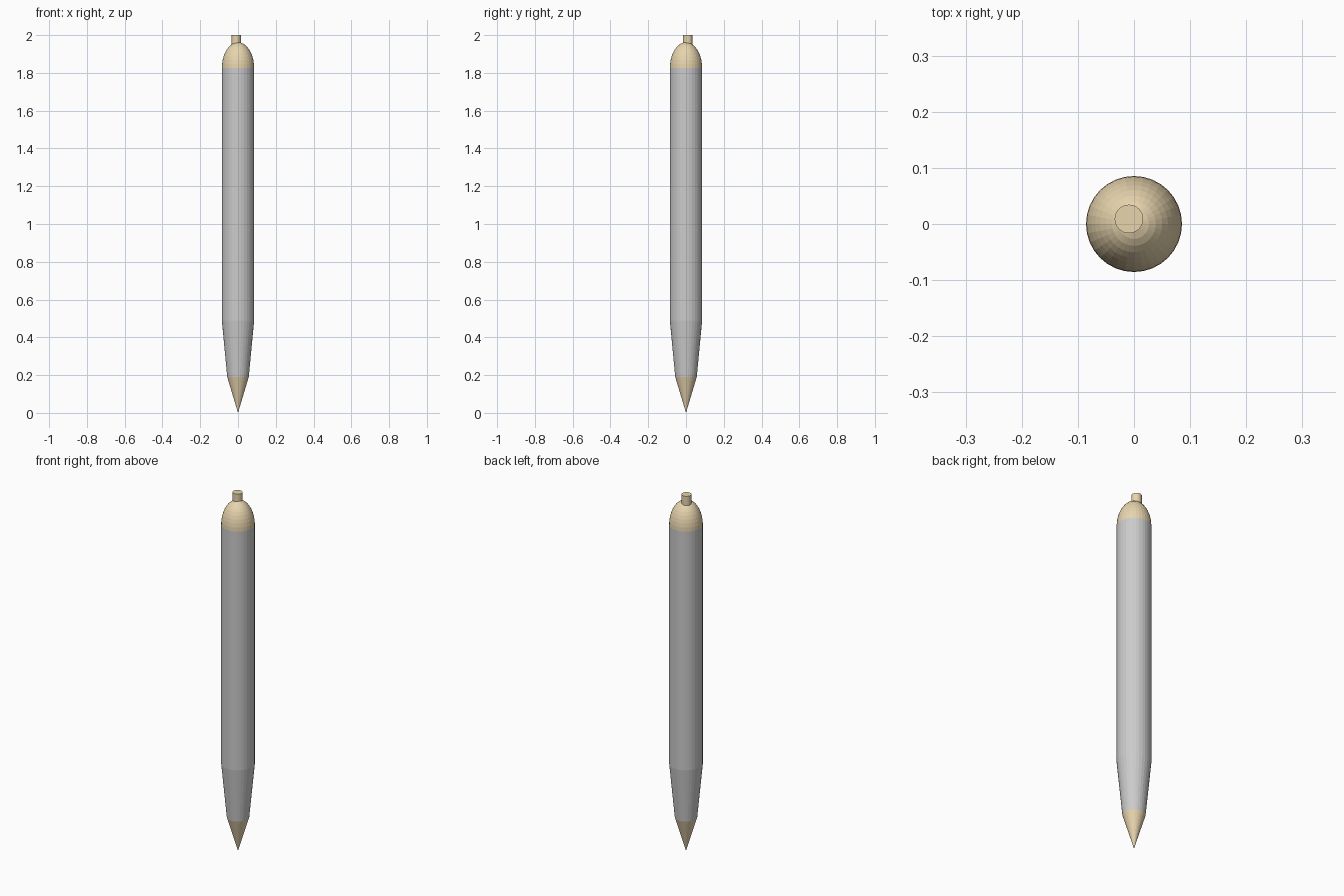
import bpy, bmesh
from math import sin, cos, pi

if "Cube" in bpy.data.objects:
    bpy.data.objects.remove(bpy.data.objects["Cube"])

SIDES = 32
tan = bpy.data.materials.new("tan")
tan.diffuse_color = (0.80, 0.66, 0.42, 1)
tan.use_nodes = True
tan.node_tree.nodes["Principled BSDF"].inputs["Base Color"].default_value = tan.diffuse_color


def lathe(name, profile, mat=None, centre=(0, 0), sides=SIDES):
    """Spin a bottom-to-top (radius, z) profile; radius 0 makes a point."""
    bm = bmesh.new()
    rings = []
    for r, z in profile:
        n = sides if r > 0 else 1
        rings.append([bm.verts.new((r * cos(2 * pi * i / n), r * sin(2 * pi * i / n), z))
                      for i in range(n)])
    for a, b in zip(rings, rings[1:]):
        for i in range(sides):
            j = (i + 1) % sides
            if len(a) == 1:
                bm.faces.new((a[0], b[j], b[i]))
            elif len(b) == 1:
                bm.faces.new((a[i], a[j], b[0]))
            else:
                bm.faces.new((a[i], a[j], b[j], b[i]))
    # Close open ends
    for ring in (rings[0], rings[-1]):
        if len(ring) > 1:
            bm.faces.new(ring)
    bmesh.ops.recalc_face_normals(bm, faces=bm.faces)
    me = bpy.data.meshes.new(name)
    bm.to_mesh(me)
    bm.free()
    ob = bpy.data.objects.new(name, me)
    ob.location = (centre[0], centre[1], 0)
    bpy.context.collection.objects.link(ob)
    if mat:
        me.materials.append(mat)
    return ob


# Pointed writing tip
lathe("tip", [(0, 0), (0.057, 0.19)], tan)

# Tapered grip and straight barrel
lathe("grip", [(0.057, 0.19), (0.0855, 0.49)])
lathe("barrel", [(0.0855, 0.49), (0.0855, 1.825)])

# Domed end cap: half an ellipsoid
STEPS = 10
dome = [(0.0855 * cos(pi / 2 * k / STEPS), 1.825 + 0.137 * sin(pi / 2 * k / STEPS))
        for k in range(STEPS)] + [(0, 1.962)]
lathe("end_cap", dome, tan)

# Push button, slightly off the axis
lathe("push_button", [(0.0255, 1.90), (0.0255, 2.0)], tan, (-0.009, 0.009))
